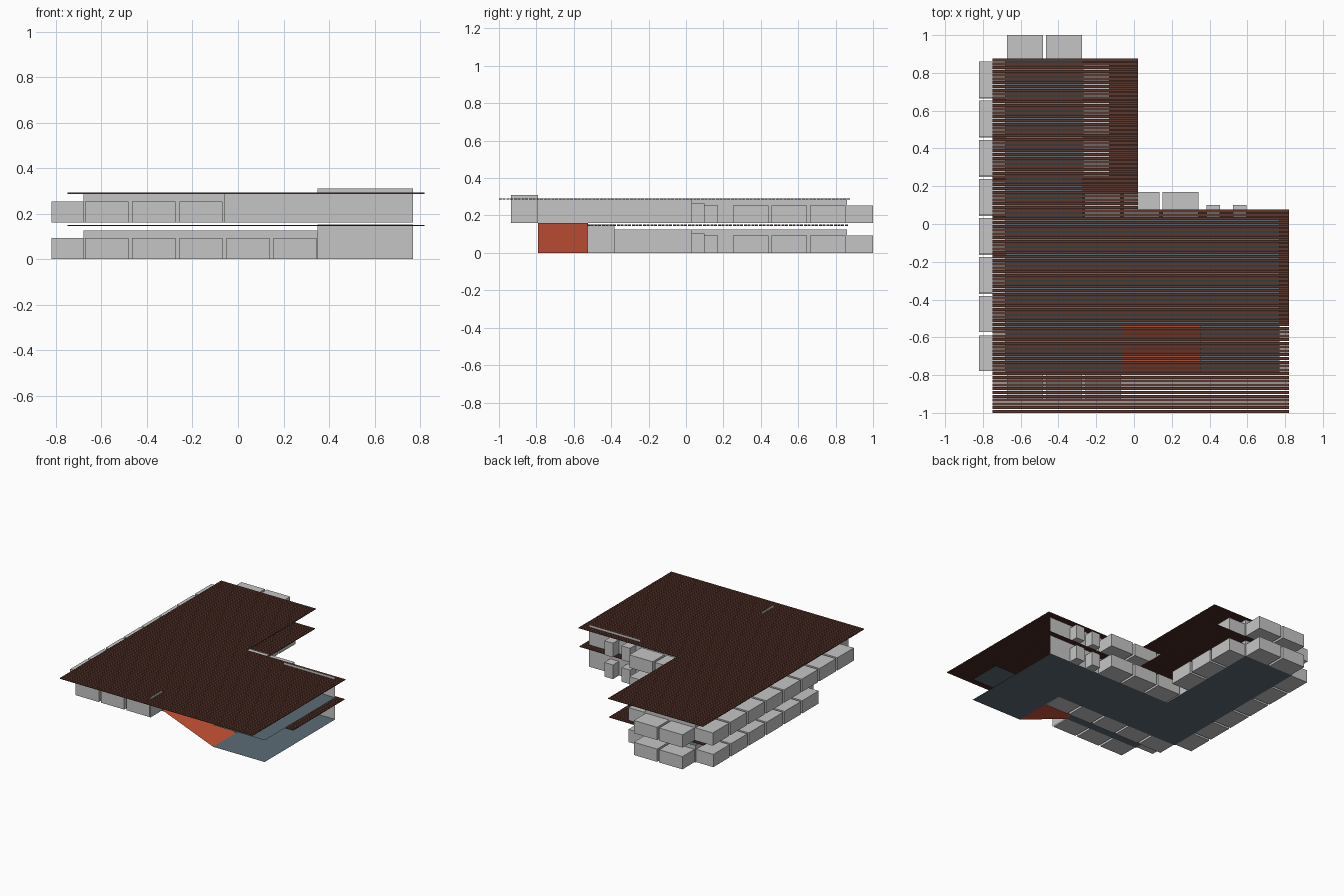
import bpy, bmesh

if "Cube" in bpy.data.objects:
    bpy.data.objects.remove(bpy.data.objects["Cube"])


def material(name, rgb):
    m = bpy.data.materials.new(name)
    m.use_nodes = True
    m.diffuse_color = (*rgb, 1)
    m.node_tree.nodes["Principled BSDF"].inputs["Base Color"].default_value = (*rgb, 1)
    return m


grey = material("wall grey", (0.56, 0.56, 0.56))
slate = material("floor slate", (0.105, 0.15, 0.18))
orange = material("ramp orange", (0.58, 0.085, 0.037))
brown = material("slat brown", (0.105, 0.038, 0.027))


def finish(name, bm, mat):
    mesh = bpy.data.meshes.new(name)
    bm.to_mesh(mesh)
    bm.free()
    mesh.materials.append(mat)
    obj = bpy.data.objects.new(name, mesh)
    bpy.context.collection.objects.link(obj)


def boxes(name, spans, mat):
    """Each span is (x0, x1, y0, y1, z0, z1)."""
    bm = bmesh.new()
    for x0, x1, y0, y1, z0, z1 in spans:
        for v in bmesh.ops.create_cube(bm, size=1)["verts"]:
            v.co.x = x1 if v.co.x > 0 else x0
            v.co.y = y1 if v.co.y > 0 else y0
            v.co.z = z1 if v.co.z > 0 else z0
    finish(name, bm, mat)


def sheets(name, quads, mat):
    bm = bmesh.new()
    for quad in quads:
        bm.faces.new([bm.verts.new(p) for p in quad])
    finish(name, bm, mat)


def upright(x0, y0, x1, y1, z0, z1):
    return [(x0, y0, z0), (x1, y1, z0), (x1, y1, z1), (x0, y0, z1)]


def level(x0, x1, y0, y1, z):
    return [(x0, y0, z), (x1, y0, z), (x1, y1, z), (x0, y1, z)]


# Plan lines shared by both storeys
WEST, ARM, STEP, EAST = -0.68, -0.27, 0.35, 0.77
NORTH, WING = 0.86, 0.03
PITCH, WIDTH, DEPTH = 0.207, 0.19, 0.14


def row(start, count):
    return [(start + i * PITCH, start + i * PITCH + WIDTH) for i in range(count)]


def storey(label, z, wall_top, tall_top, front, front_end, west_bays, front_bays):
    # Thin outer walls
    sheets(label + "_walls", [
        upright(WEST, front, WEST, NORTH, z, wall_top),
        upright(WEST, front, front_end, front, z, wall_top),
        upright(WEST, NORTH, ARM, NORTH, z, wall_top),
        upright(ARM, WING, ARM, NORTH, z, wall_top),
        upright(ARM, WING, STEP, WING, z, wall_top),
        upright(STEP, WING, EAST, WING, z, tall_top),
        upright(front_end, front - DEPTH - 0.005, front_end, front, z, tall_top),
    ], grey)
    # Projecting bays
    top = z + 0.094
    bays = [(WEST - DEPTH, WEST, a, b, z, top) for a, b in row(front + 0.011, west_bays)]
    bays += [(a, b, front - DEPTH, front, z, top) for a, b in row(-0.672, front_bays)]
    bays += [(a, b, NORTH, NORTH + DEPTH, z, top) for a, b in row(-0.672, 2)]
    bays += [(a, b, WING, WING + DEPTH, z, top) for a, b in row(-0.262, 3)]
    bays += [(ARM, ARM + DEPTH, a, b, z, top) for a, b in row(0.25, 3)]
    boxes(label + "_bays", bays, grey)
    boxes(label + "_small_bays",
          [(x, x + 0.07, WING, WING + 0.07, z, z + 0.104) for x in (0.385, 0.525)], grey)


storey("ground", 0, 0.125, 0.152, -0.382, STEP, 6, 5)
storey("upper", 0.16, 0.29, 0.31, -0.79, -0.06, 8, 3)

# Floors, with a stair opening upstairs
sheets("ground_floor", [
    level(WEST, STEP, -0.382, WING, 0),
    level(STEP, EAST, -0.79, WING, 0),
    level(WEST, ARM, WING, NORTH, 0),
], slate)
sheets("upper_floor", [
    level(WEST, -0.06, -0.79, WING, 0.16),
    level(-0.06, STEP, -0.525, WING, 0.16),
    level(STEP, EAST, -0.79, WING, 0.16),
    level(WEST, ARM, WING, NORTH, 0.16),
], slate)

# Ramp between storeys
sheets("ramp", [[(STEP, -0.79, 0), (STEP, -0.525, 0),
                 (-0.065, -0.525, 0.16), (-0.065, -0.79, 0.16)]], orange)


# Slatted roofs
def slats(name, y, z):
    spans = []
    while y < 0.87:
        east = 0.82 if y < 0.07 else 0.02
        spans.append((-0.75, east, y, y + 0.016, z, z + 0.006))
        y += 0.02
    boxes(name, spans, brown)


slats("lower_roof_slats", -0.53, 0.145)
slats("upper_roof_slats", -1.0, 0.286)
